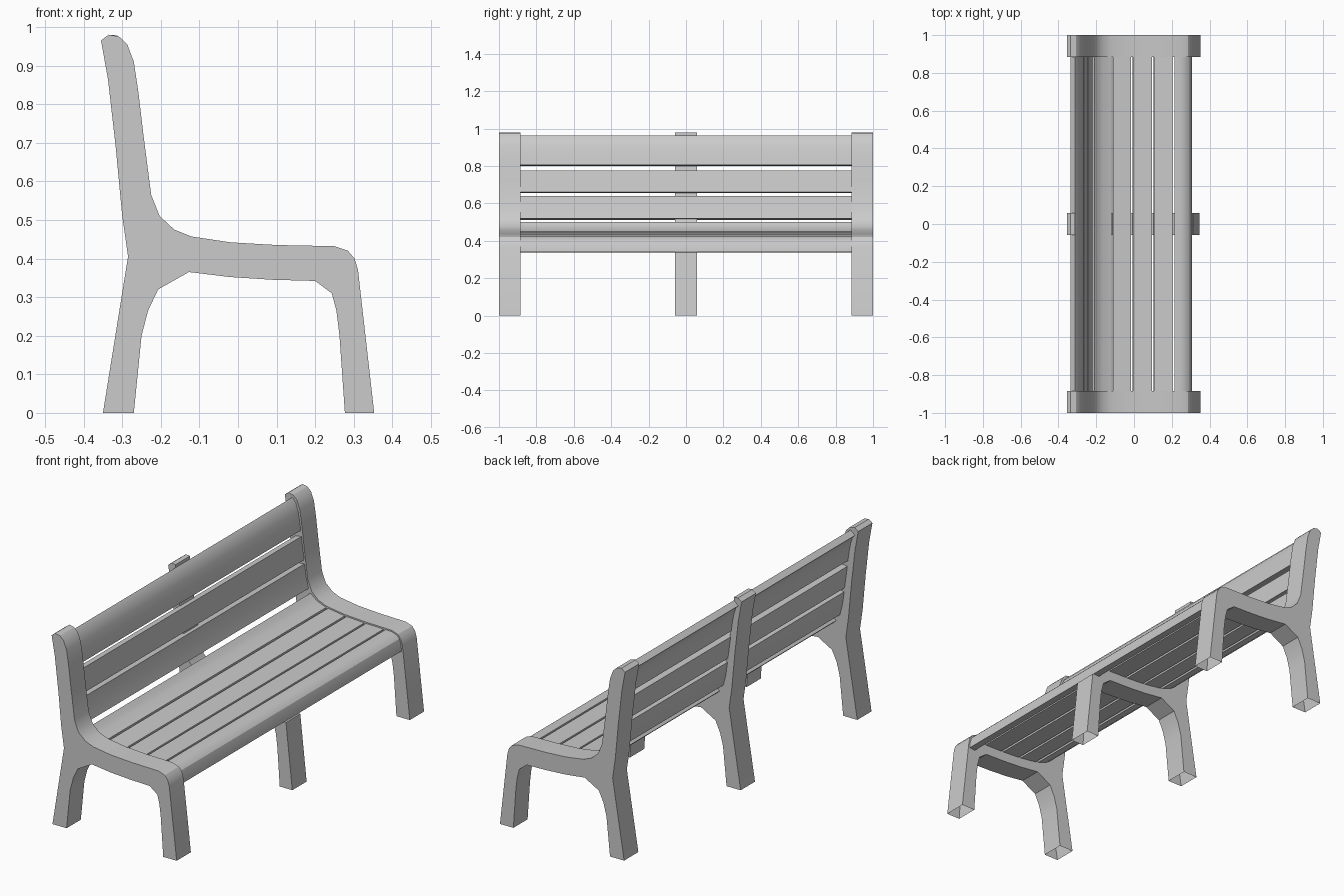
import bpy, bmesh
from mathutils import Vector

if "Cube" in bpy.data.objects:
    bpy.data.objects.remove(bpy.data.objects["Cube"])


def extrude_profile(name, pts, y0, y1, open_feet=False):
    """Extrude an XZ outline along y; optionally leave the faces on z = 0 open."""
    bm = bmesh.new()
    face = bm.faces.new([bm.verts.new((x, y0, z)) for x, z in pts])
    res = bmesh.ops.extrude_face_region(bm, geom=[face], use_keep_orig=True)
    verts = [g for g in res["geom"] if isinstance(g, bmesh.types.BMVert)]
    bmesh.ops.translate(bm, verts=verts, vec=(0, y1 - y0, 0))
    bmesh.ops.recalc_face_normals(bm, faces=bm.faces[:])
    if open_feet:
        feet = [f for f in bm.faces if all(v.co.z < 1e-4 for v in f.verts)]
        bmesh.ops.delete(bm, geom=feet, context="FACES_ONLY")
    mesh = bpy.data.meshes.new(name)
    bm.to_mesh(mesh)
    bm.free()
    obj = bpy.data.objects.new(name, mesh)
    bpy.context.collection.objects.link(obj)
    bpy.ops.object.select_all(action="DESELECT")
    obj.select_set(True)
    bpy.context.view_layer.objects.active = obj
    bpy.ops.object.shade_smooth_by_angle(angle=0.52)
    return obj


def slat(name, pts, thickness=0.033):
    """Plank whose visible surface follows pts, thickened downward / backward."""
    p = [Vector(q) for q in pts]
    inner = []
    for i, q in enumerate(p):
        d = (p[min(i + 1, len(p) - 1)] - p[max(i - 1, 0)]).normalized()
        inner.append(q + Vector((-d.y, d.x)) * thickness)
    return extrude_profile(name, p + inner[::-1], -0.89, 0.89)


# Shared outline parts of the frames
underside = [(-0.35, 0), (-0.27, 0), (-0.25, 0.2), (-0.233, 0.265), (-0.207, 0.32),
             (-0.127, 0.365), (-0.02, 0.352), (0.09, 0.345), (0.2, 0.342),
             (0.243, 0.31), (0.255, 0.265), (0.263, 0.2), (0.277, 0)]
rear = [(-0.335, 0.98), (-0.355, 0.965), (-0.337, 0.865), (-0.317, 0.69),
        (-0.30, 0.51), (-0.285, 0.405)]
end_top = [(0.353, 0), (0.311, 0.37), (0.302, 0.40), (0.285, 0.42), (0.25, 0.432),
           (0.10, 0.435), (-0.02, 0.442), (-0.12, 0.457), (-0.165, 0.475),
           (-0.203, 0.51), (-0.225, 0.565), (-0.245, 0.72), (-0.258, 0.83),
           (-0.27, 0.91), (-0.287, 0.955), (-0.308, 0.975)]
middle_top = [(0.348, 0), (0.312, 0.337), (0.28, 0.345), (0.265, 0.38), (0.24, 0.395),
              (0.10, 0.398), (-0.02, 0.405), (-0.13, 0.42), (-0.185, 0.445),
              (-0.235, 0.5), (-0.255, 0.565), (-0.29, 0.78), (-0.312, 0.9),
              (-0.312, 0.978)]

# End frames and recessed middle frame
extrude_profile("left_end_frame", underside + end_top + rear, -1, -0.885, True)
extrude_profile("right_end_frame", underside + end_top + rear, 0.885, 1, True)
extrude_profile("middle_frame", underside + middle_top + rear, -0.058, 0.058, True)

# Seat slats, front to back
slat("front_seat_slat", [(0.306, 0.34), (0.303, 0.37), (0.294, 0.40), (0.277, 0.416),
                         (0.25, 0.425), (0.215, 0.426)])
slat("seat_slat_1", [(0.205, 0.426), (0.105, 0.428)])
slat("seat_slat_2", [(0.095, 0.428), (-0.005, 0.434)])
slat("seat_slat_3", [(-0.015, 0.435), (-0.11, 0.448)])
slat("rear_seat_slat", [(-0.12, 0.45), (-0.168, 0.467), (-0.19, 0.483), (-0.208, 0.5)])

# Backrest slats, bottom to top
slat("back_slat_1", [(-0.22, 0.52), (-0.234, 0.575), (-0.243, 0.64)])
slat("back_slat_2", [(-0.245, 0.66), (-0.261, 0.775)])
slat("top_back_slat", [(-0.264, 0.805), (-0.272, 0.86), (-0.28, 0.90),
                       (-0.293, 0.94), (-0.312, 0.962)])
